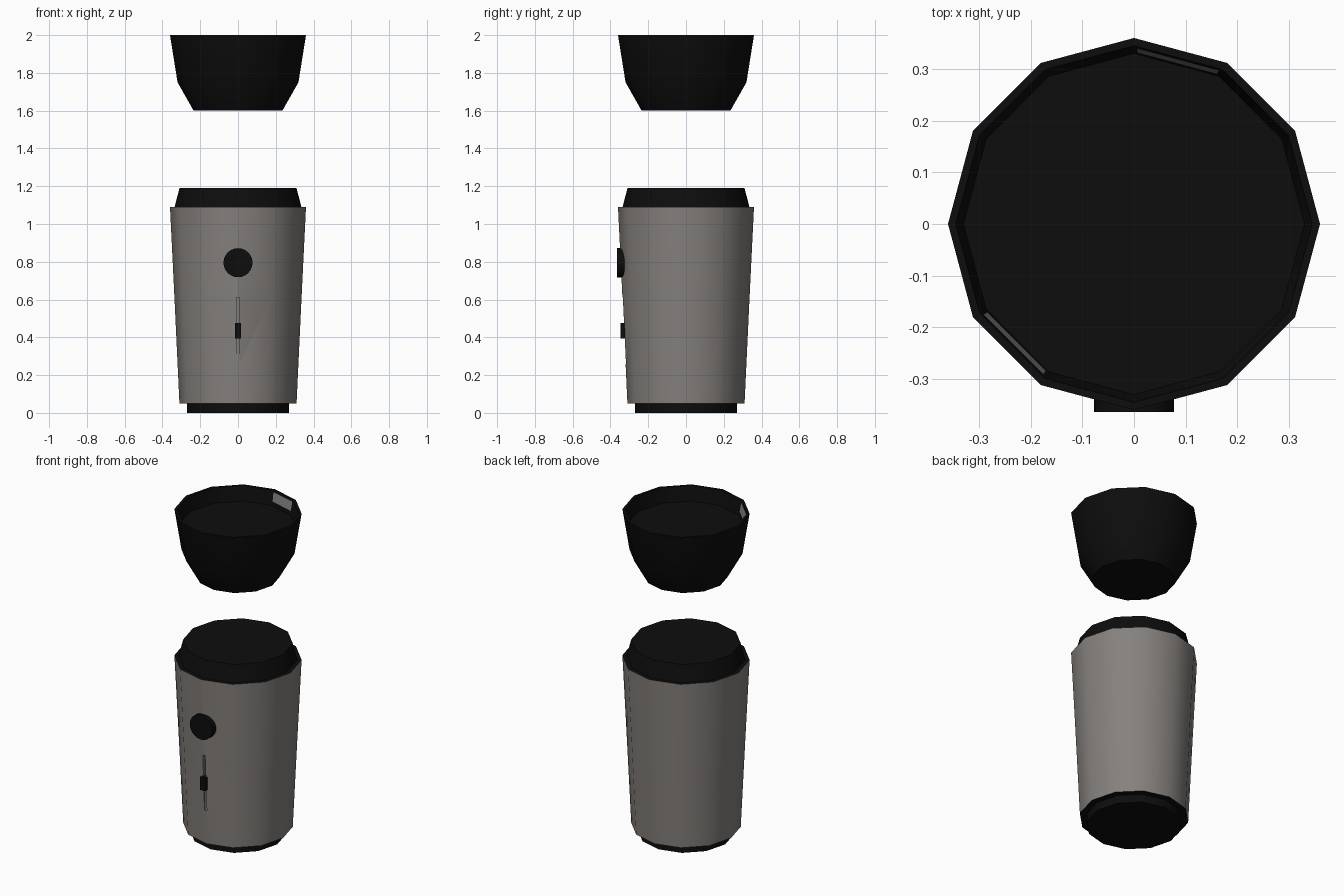
import bpy, bmesh, math
from mathutils import Vector

if "Cube" in bpy.data.objects:
    bpy.data.objects.remove(bpy.data.objects["Cube"])

def mat(name, c):
    m = bpy.data.materials.new(name)
    m.diffuse_color = (*c, 1)
    m.use_nodes = True
    m.node_tree.nodes["Principled BSDF"].inputs["Base Color"].default_value = m.diffuse_color
    return m

BLACK = mat("black_plastic", (0.004, 0.004, 0.004))
GREY = mat("warm_grey", (0.235, 0.218, 0.205))
SILVER = mat("silver_grey", (0.235, 0.225, 0.22))

def finish(bm, name, m, smooth=True):
    bmesh.ops.recalc_face_normals(bm, faces=bm.faces)
    me = bpy.data.meshes.new(name)
    bm.to_mesh(me)
    bm.free()
    ob = bpy.data.objects.new(name, me)
    bpy.context.collection.objects.link(ob)
    me.materials.append(m)
    if smooth:
        smooth_object(ob)
    return ob

def smooth_object(ob):
    bpy.ops.object.select_all(action='DESELECT')
    ob.select_set(True)
    bpy.context.view_layer.objects.active = ob
    bpy.ops.object.shade_smooth_by_angle(angle=math.radians(35))

def lathe(name, profile, m, n=12):
    """Revolve (radius, z) points and close both ends with flat caps."""
    bm = bmesh.new()
    rings = [[bm.verts.new((r * math.cos(2 * math.pi * i / n), r * math.sin(2 * math.pi * i / n), z))
              for i in range(n)] for r, z in profile]
    for a, b in zip(rings, rings[1:]):
        for i in range(n):
            j = (i + 1) % n
            bm.faces.new((a[i], a[j], b[j], b[i]))
    bm.faces.new(rings[0])
    bm.faces.new(rings[-1])
    return finish(bm, name, m)

def box(name, lo, hi, m):
    bm = bmesh.new()
    bmesh.ops.create_cube(bm, size=1)
    for v in bm.verts:
        v.co = [l + (c + 0.5) * (h - l) for c, l, h in zip(v.co, lo, hi)]
    return finish(bm, name, m, False)

# tapered grey body with black caps
body = lathe("body", [(0.31, 0.05), (0.319, 0.24), (0.336, 0.6), (0.36, 1.09)], GREY)

# shallow vertical slot cut into the front
slot = box("slot_cutter", (-0.008, -0.40, 0.26), (0.008, -0.312, 0.61), GREY)
slot.hide_render = True
slot.hide_viewport = False
mod = body.modifiers.new("slot", 'BOOLEAN')
mod.object = slot
mod.operation = 'DIFFERENCE'
bpy.context.view_layer.objects.active = body
bpy.ops.object.modifier_apply(modifier=mod.name)
bpy.data.objects.remove(slot)
body.data.materials.clear()
for m in (GREY, BLACK):
    body.data.materials.append(m)
for p in body.data.polygons:
    z = p.center.z
    p.material_index = int(abs(p.normal.z) > 0.9 and (z < 0.06 or z > 1.08))
smooth_object(body)

# base foot and top collar
lathe("base_foot", [(0.27, 0.0), (0.27, 0.052)], BLACK)
lathe("collar", [(0.336, 1.088), (0.31, 1.19)], BLACK)

# upper bowl with a recessed top
lathe("upper_bowl", [(0.235, 1.6), (0.32, 1.75), (0.36, 2.0), (0.345, 2.0), (0.33, 1.91)], BLACK)

# silver plates on two facets of the recess wall
for k, a0 in enumerate((60, 210)):
    bm = bmesh.new()
    vs = []
    for r, z in ((0.333, 1.935), (0.342, 1.99)):
        for a in (a0 + 1, a0 + 29):
            t = math.radians(a)
            vs.append(bm.verts.new((r * math.cos(t) * 0.995, r * math.sin(t) * 0.995, z)))
    f = bm.faces.new((vs[0], vs[1], vs[3], vs[2]))
    bmesh.ops.solidify(bm, geom=[f], thickness=0.002)
    finish(bm, f"recess_plate_{k + 1}", SILVER, False)

# round front button
bm = bmesh.new()
bmesh.ops.create_cone(bm, cap_ends=True, segments=24, radius1=0.077, radius2=0.077, depth=0.045)
for v in bm.verts:
    x, y, z = v.co
    v.co = Vector((x, z - 0.3415, y + 0.795))
finish(bm, "front_button", BLACK)

# slider in the slot
box("slot_slider", (-0.017, -0.347, 0.395), (0.017, -0.31, 0.475), BLACK)
